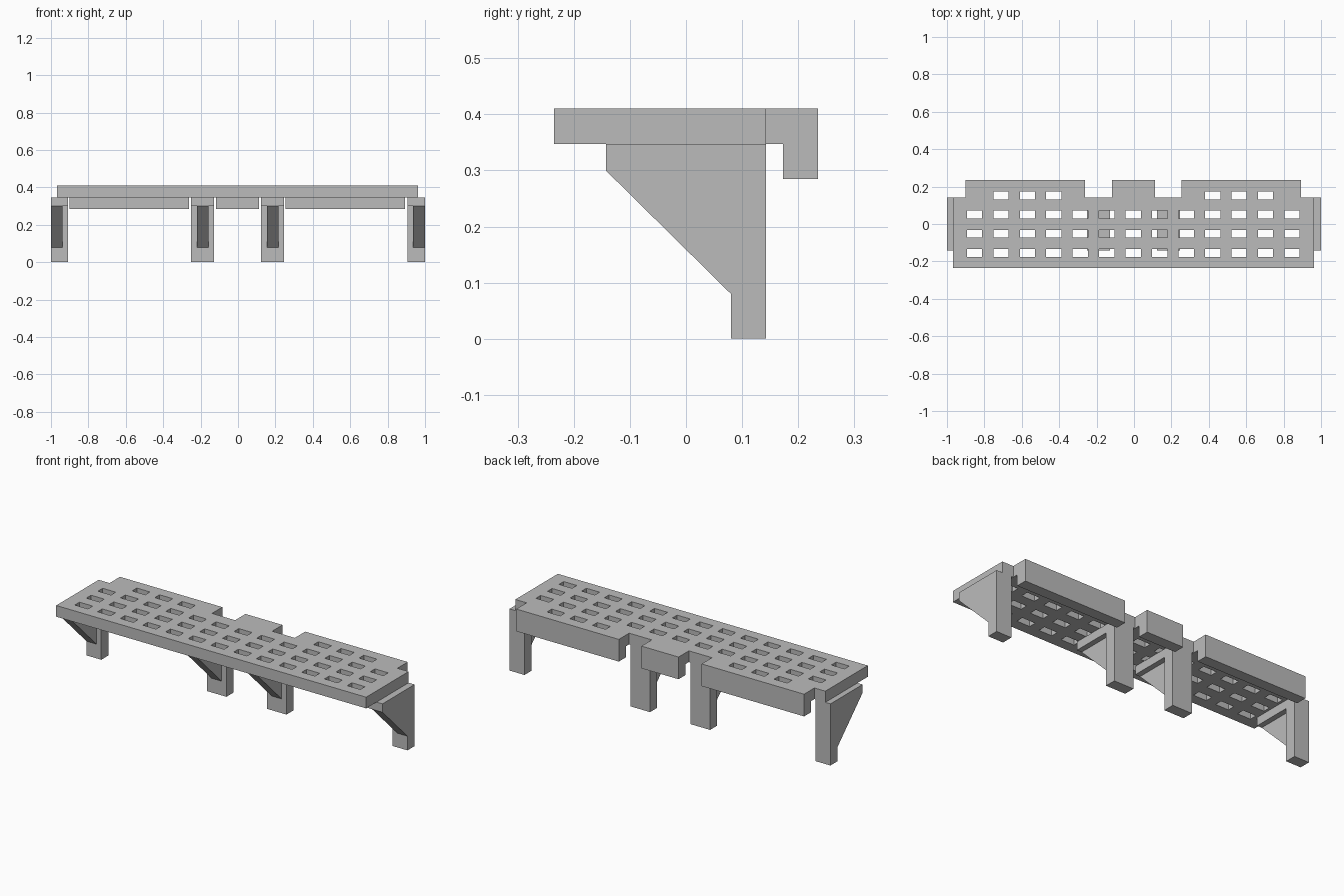
import bpy
import bmesh

cube = bpy.data.objects.get("Cube")
if cube:
    bpy.data.objects.remove(cube, do_unlink=True)

grey = bpy.data.materials.new("plain grey")
grey.use_nodes = True
colour = (0.5, 0.5, 0.5, 1)
grey.diffuse_color = colour
grey.node_tree.nodes["Principled BSDF"].inputs["Base Color"].default_value = colour

DECK_BOTTOM, DECK_TOP = 0.347, 0.41
BACK, LIP_FRONT, LIP_BACK = 0.143, 0.173, 0.235


def finish(name, bm):
    bmesh.ops.recalc_face_normals(bm, faces=bm.faces)
    mesh = bpy.data.meshes.new(name)
    bm.to_mesh(mesh)
    bm.free()
    mesh.materials.append(grey)
    obj = bpy.data.objects.new(name, mesh)
    bpy.context.collection.objects.link(obj)
    return obj


def extrude(bm, faces, offset):
    """Turn flat faces into a solid."""
    result = bmesh.ops.extrude_face_region(bm, geom=faces, use_keep_orig=True)
    verts = [g for g in result["geom"] if isinstance(g, bmesh.types.BMVert)]
    bmesh.ops.translate(bm, verts=verts, vec=offset)


def prism(name, profile, x0, x1):
    """Solid with a (y, z) side profile, spanning x0 to x1."""
    bm = bmesh.new()
    face = bm.faces.new([bm.verts.new((x0, y, z)) for y, z in profile])
    extrude(bm, [face], (x1 - x0, 0, 0))
    return finish(name, bm)


def rect(y0, y1, z0, z1):
    return [(y0, z0), (y1, z0), (y1, z1), (y0, z1)]


# Deck layout: main slab, three rear tabs and rows of slots
slab = (-0.968, 0.963, -0.235, BACK)
lips = {"right": (-0.9, -0.262), "middle": (-0.118, 0.113), "left": (0.254, 0.893)}
tabs = [(a, b, BACK, LIP_BACK) for a, b in lips.values()]
slots = []
for row in range(4):
    for col in range(13):
        if row == 3 and col not in (1, 2, 3, 9, 10, 11):
            continue
        x = -0.004 + (col - 6) * 0.1414
        y = -0.155 + row * 0.1025
        slots.append((x - 0.041, x + 0.041, y - 0.021, y + 0.021))


def inside(x, y, boxes):
    return any(a < x < b and c < y < d for a, b, c, d in boxes)


# Perforated deck: keep the grid cells that are solid, then thicken them
shapes = [slab] + tabs + slots
xs = sorted({round(v, 4) for s in shapes for v in s[:2]})
ys = sorted({round(v, 4) for s in shapes for v in s[2:]})
bm = bmesh.new()
grid = {(x, y): bm.verts.new((x, y, DECK_BOTTOM)) for x in xs for y in ys}
cells = []
for x0, x1 in zip(xs, xs[1:]):
    for y0, y1 in zip(ys, ys[1:]):
        mx, my = (x0 + x1) / 2, (y0 + y1) / 2
        if inside(mx, my, [slab] + tabs) and not inside(mx, my, slots):
            corners = [(x0, y0), (x1, y0), (x1, y1), (x0, y1)]
            cells.append(bm.faces.new([grid[c] for c in corners]))
bmesh.ops.delete(bm, geom=[v for v in bm.verts if not v.link_faces], context="VERTS")
extrude(bm, cells, (0, 0, DECK_TOP - DECK_BOTTOM))
bmesh.ops.recalc_face_normals(bm, faces=bm.faces)
bmesh.ops.dissolve_limit(bm, angle_limit=0.01, verts=bm.verts, edges=bm.edges)
finish("deck", bm)

# Lips hanging from the rear tabs
for side, (a, b) in lips.items():
    prism(side + "_rear_lip", rect(LIP_FRONT, LIP_BACK, 0.285, DECK_BOTTOM), a, b)

# Brackets: L-shaped arm and leg, stiffened by a thin triangular gusset
arm_and_leg = [(-0.143, 0.3), (0.08, 0.3), (0.08, 0), (BACK, 0),
               (BACK, DECK_BOTTOM), (-0.143, DECK_BOTTOM)]
gusset = [(-0.143, 0.3), (0.08, 0.08), (0.08, 0.3)]
brackets = {
    "right_end": (-1, -0.908, -1, -0.938),
    "right_middle": (-0.25, -0.128, -0.22, -0.158),
    "left_middle": (0.124, 0.246, 0.154, 0.216),
    "left_end": (0.906, 1, 0.936, 1),
}
for side, (a, b, g0, g1) in brackets.items():
    prism(side + "_bracket", arm_and_leg, a, b)
    prism(side + "_gusset", gusset, g0, g1)
